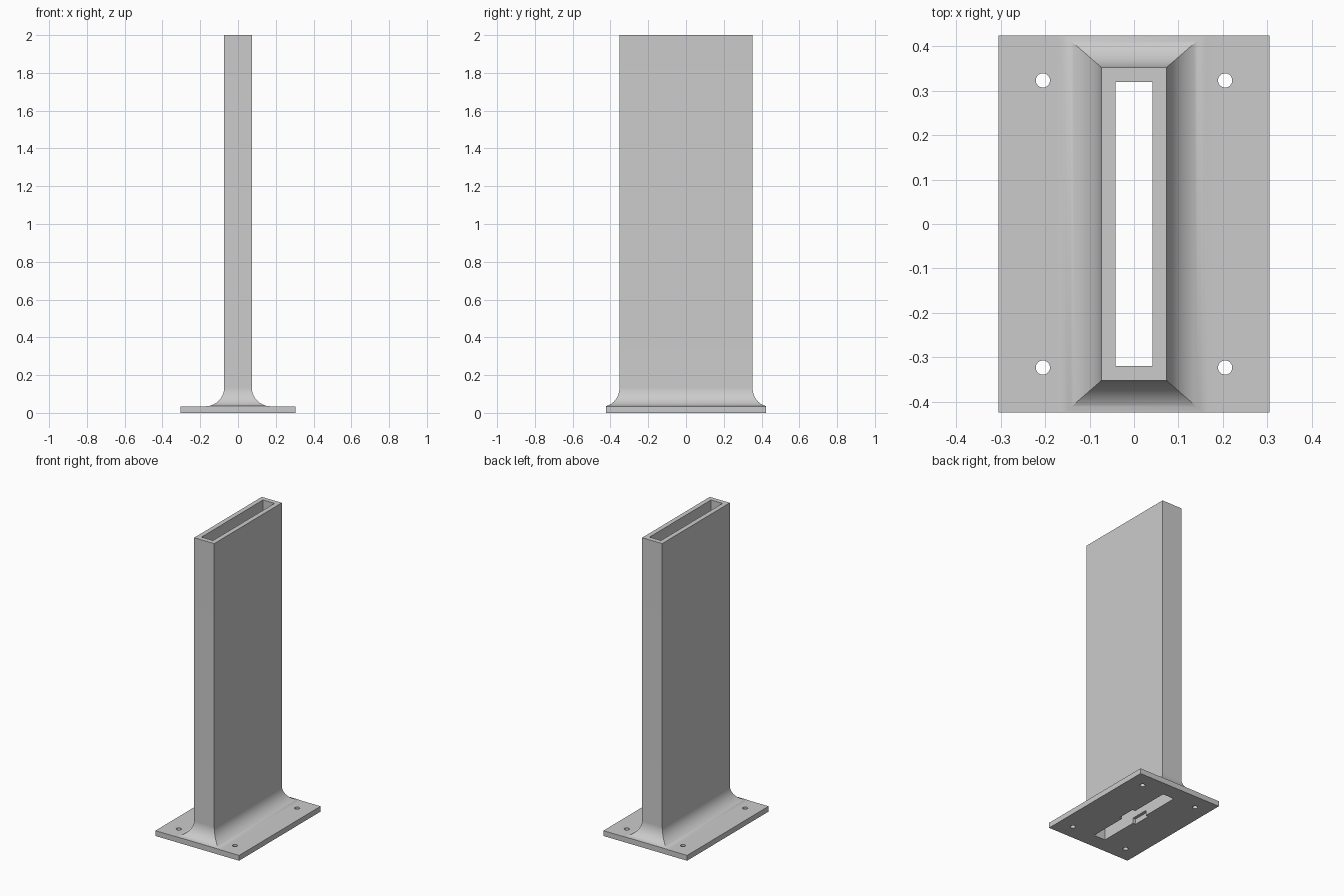
import bpy, bmesh, math

if "Cube" in bpy.data.objects:
    bpy.data.objects.remove(bpy.data.objects["Cube"], do_unlink=True)

GREY = (0.6, 0.6, 0.6, 1)
grey = bpy.data.materials.new("plain grey")
grey.use_nodes = True
grey.diffuse_color = GREY
grey.node_tree.nodes["Principled BSDF"].inputs["Base Color"].default_value = GREY

PLATE_X, PLATE_Y, PLATE_Z = 0.305, 0.424, 0.035
OUT_X, OUT_Y, TOP = 0.073, 0.352, 2.0
SLOT_X, SLOT_Y = 0.042, 0.32
FLARE_X, FLARE_Y, FLARE_Z = 0.1, 0.087, 0.1


def make_object(name, bm):
    bmesh.ops.recalc_face_normals(bm, faces=bm.faces)
    mesh = bpy.data.meshes.new(name)
    bm.to_mesh(mesh)
    bm.free()
    mesh.materials.append(grey)
    obj = bpy.data.objects.new(name, mesh)
    bpy.context.collection.objects.link(obj)
    return obj


def box(name, hx, hy, z0, z1):
    bm = bmesh.new()
    bmesh.ops.create_cube(bm, size=1)
    for v in bm.verts:
        v.co.x *= 2 * hx
        v.co.y *= 2 * hy
        v.co.z = z0 if v.co.z < 0 else z1
    return make_object(name, bm)


def cut(target, cutter):
    mod = target.modifiers.new("cut", "BOOLEAN")
    mod.operation = "DIFFERENCE"
    mod.solver = "EXACT"
    mod.object = cutter
    bpy.context.view_layer.objects.active = target
    bpy.ops.object.modifier_apply(modifier=mod.name)
    bpy.data.objects.remove(cutter, do_unlink=True)


# Base plate with the central slot, its side recesses and four bolt holes
plate = box("base_plate", PLATE_X, PLATE_Y, 0, PLATE_Z)
cut(plate, box("slot_cutter", SLOT_X, SLOT_Y, -0.1, 0.1))
cut(plate, box("recess_cutter", SLOT_X + 0.02, 0.06, -0.1, 0.1))
for sx in (-1, 1):
    for sy in (-1, 1):
        bm = bmesh.new()
        bmesh.ops.create_cone(bm, cap_ends=True, segments=32,
                              radius1=0.016, radius2=0.016, depth=0.3)
        bmesh.ops.translate(bm, verts=bm.verts, vec=(sx * 0.205, sy * 0.323, 0))
        cut(plate, make_object("bolt_cutter", bm))

# Hollow column: rectangular rings (half x, half y, z) from the flared foot upward
rings = [(SLOT_X, SLOT_Y, PLATE_Z)]
STEPS = 20
for i in range(STEPS + 1):
    a = math.pi / 2 * i / STEPS
    spread, rise = 1 - math.sin(a), 1 - math.cos(a)
    rings.append((OUT_X + FLARE_X * spread,
                  min(OUT_Y + FLARE_Y * spread, PLATE_Y),
                  PLATE_Z + FLARE_Z * rise))
rings += [(OUT_X, OUT_Y, TOP), (SLOT_X, SLOT_Y, TOP)]

bm = bmesh.new()
loops = [[bm.verts.new((sx * x, sy * y, z))
          for sx, sy in ((-1, -1), (1, -1), (1, 1), (-1, 1))]
         for x, y, z in rings]
for lower, upper in zip(loops, loops[1:] + loops[:1]):
    for k in range(4):
        n = (k + 1) % 4
        bm.faces.new((lower[k], lower[n], upper[n], upper[k]))
column = make_object("hollow_column", bm)

# Smooth flare and hole walls, sharp corners
for obj in (plate, column):
    bpy.ops.object.select_all(action="DESELECT")
    obj.select_set(True)
    bpy.context.view_layer.objects.active = obj
    bpy.ops.object.shade_smooth_by_angle(angle=math.radians(30))
